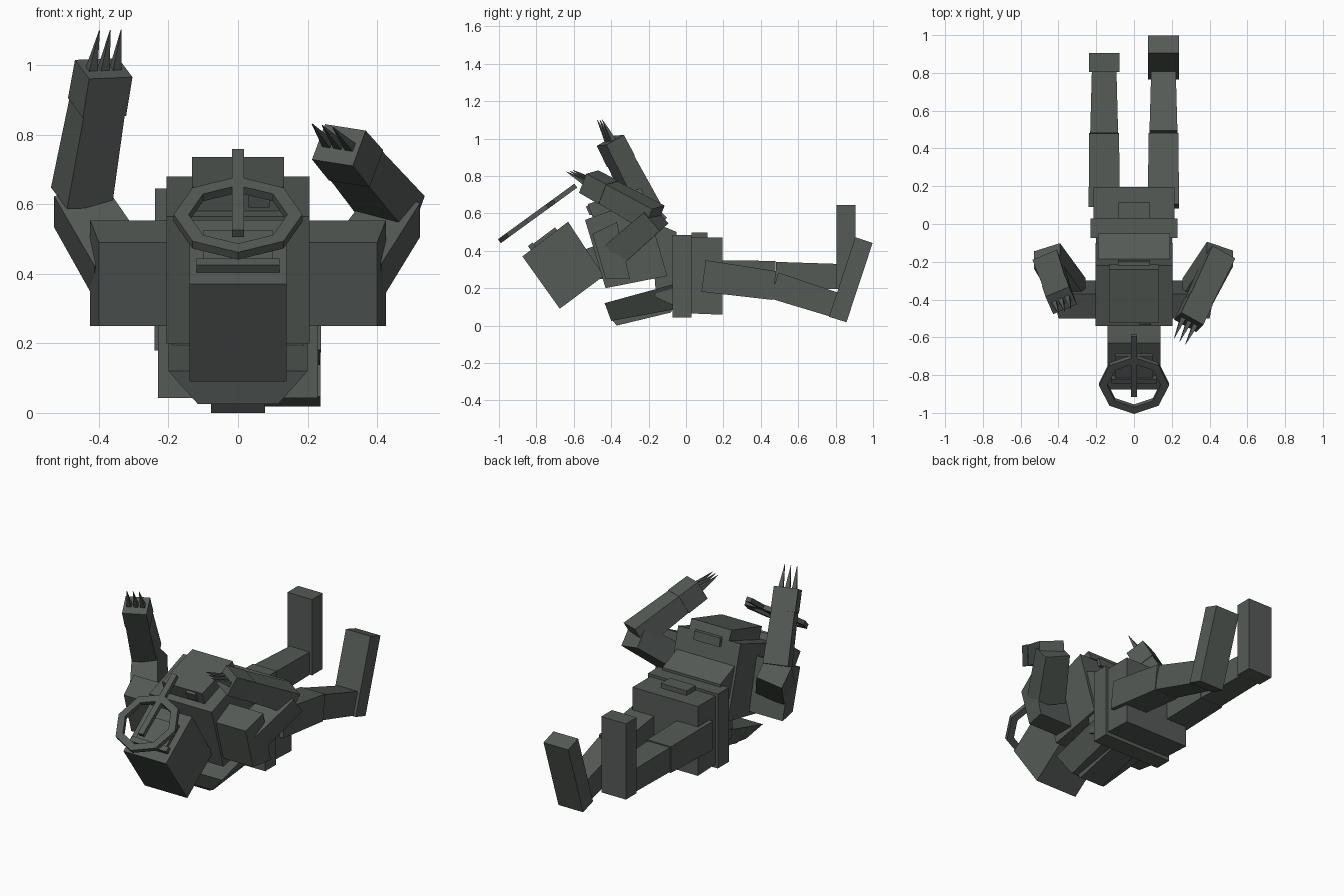
import bpy, bmesh, math
from mathutils import Vector

if "Cube" in bpy.data.objects:
    bpy.data.objects.remove(bpy.data.objects["Cube"])

grey = bpy.data.materials.new("dark grey green")
grey.diffuse_color = (0.09, 0.103, 0.094, 1)
grey.use_nodes = True
grey.node_tree.nodes["Principled BSDF"].inputs["Base Color"].default_value = grey.diffuse_color


def make(name, verts, faces):
    bm = bmesh.new()
    vs = [bm.verts.new(v) for v in verts]
    for f in faces:
        bm.faces.new([vs[i] for i in f])
    bmesh.ops.recalc_face_normals(bm, faces=bm.faces)
    me = bpy.data.meshes.new(name)
    bm.to_mesh(me)
    bm.free()
    me.materials.append(grey)
    ob = bpy.data.objects.new(name, me)
    bpy.context.collection.objects.link(ob)
    return ob


BOX = [(0, 1, 2, 3), (4, 5, 6, 7), (0, 1, 5, 4), (1, 2, 6, 5), (2, 3, 7, 6), (3, 0, 4, 7)]


def block(name, quad, xa, xb):
    """Side outline (y, z) spread from xa to xb; xa and xb may differ per corner."""
    xa = xa if isinstance(xa, list) else [xa] * 4
    xb = xb if isinstance(xb, list) else [xb] * 4
    return make(name, [(x, y, z) for xs in (xa, xb) for x, (y, z) in zip(xs, quad)], BOX)


def frame(a, b, hint):
    d = (Vector(b) - Vector(a)).normalized()
    e = Vector(hint)
    e = (e - d * e.dot(d)).normalized()
    return d, e, d.cross(e)


def limb(name, a, b, hint, w0, h0, w1, h1):
    """Tapered box running from a to b, its width along hint."""
    d, e, n = frame(a, b, hint)
    verts = []
    for p, w, h in ((a, w0, h0), (b, w1, h1)):
        for s, t in ((-1, -1), (1, -1), (1, 1), (-1, 1)):
            verts.append(Vector(p) + e * s * w / 2 + n * t * h / 2)
    return make(name, verts, BOX)


# torso
block("chest", [(-.54, .565), (-.22, .68), (-.10, .265), (-.43, .20)], -.205, .205)
block("chest_plate", [(-.525, .65), (-.24, .735), (-.215, .68), (-.50, .58)], -.132, .132)
block("chest_badge", [(-.535, .635), (-.52, .645), (-.50, .59), (-.515, .59)], .03, .09)
block("collar_strip", [(-.25, .69), (-.20, .69), (-.19, .64), (-.24, .64)], -.085, .085)
block("abdomen", [(-.19, .56), (-.05, .50), (-.05, .10), (-.16, .15)], -.19, .19)
block("back_pack", [(-.435, .12), (-.07, .22), (-.07, .085), (-.40, .025)],
      [-.2, -.2, -.14, -.115], [.2, .2, .14, .115])
block("back_plate", [(-.40, .035), (-.07, .10), (-.08, .07), (-.37, 0)], -.077, .077)
block("belt", [(-.073, .485), (.03, .485), (.03, .043), (-.073, .043)], -.23, .23)
block("pelvis", [(.02, .47), (.195, .47), (.195, .058), (.02, .065)], -.215, .215)
block("buckle", [(.03, .497), (.115, .497), (.115, .465), (.03, .465)], -.085, .085)

# head with face plates
block("neck", [(-.56, .40), (-.42, .45), (-.40, .25), (-.50, .25)], -.08, .08)
block("head", [(-.63, .555), (-.44, .265), (-.675, .09), (-.875, .37)], -.14, .14)
block("face_plate", [(-.82, .435), (-.70, .525), (-.685, .505), (-.805, .415)], -.10, .10)
block("mouth_plate", [(-.845, .425), (-.82, .444), (-.80, .417), (-.825, .398)], -.12, .12)

# floating eight-sided ring and its bar, parallel to the face
t = math.radians(36)
v, n = Vector((0, math.cos(t), math.sin(t))), Vector((0, -math.sin(t), math.cos(t)))
c = Vector((0, -.848, .56))
verts, faces = [], []
for i in range(8):
    a = i * math.pi / 4
    r = Vector((math.cos(a), 0, 0)) + v * math.sin(a)
    for rad, off in ((.185, -.013), (.185, .013), (.142, .013), (.142, -.013)):
        verts.append(c + r * rad + n * off)
    j = (i + 1) % 8
    for k in range(4):
        m = (k + 1) % 4
        faces.append((4 * i + k, 4 * i + m, 4 * j + m, 4 * j + k))
make("ring", verts, faces)
limb("ring_bar", c - v * .075, c + v * .32, (1, 0, 0), .034, .026, .034, .026)

# arms: side, upper arm end, elbow, hand end, width direction
ARMS = [
    ("left", -1, (-.46, -.17, .60), (-.45, -.215, .62), (-.386, -.405, .99), (.135, .05, .016)),
    ("right", 1, (.455, -.16, .575), (.455, -.17, .575), (.29, -.52, .77), (.112, -.064, -.017)),
]
for side, s, upper, elbow, tip, hint in ARMS:
    block(side + "_shoulder", [(-.50, .49), (-.37, .553), (-.30, .25), (-.43, .25)],
          [s * x for x in (.19, .19, .19, .19)], [s * x for x in (.40, .425, .425, .40)])
    limb(side + "_upper_arm", (s * .335, -.36, .40), upper, (1, 0, 0), .17, .14, .15, .13)
    elbow, tip = Vector(elbow), Vector(tip)
    wrist = elbow.lerp(tip, .7)
    limb(side + "_forearm", elbow, wrist, hint, .14, .13, .128, .115)
    limb(side + "_hand", wrist, tip, hint, .135, .12, .135, .115)
    d, e, m = frame(elbow, tip, hint)
    for i in (-1, 0, 1):
        base = tip + e * i * .038
        limb(side + "_claw", base - d * .02, base + d * .125 + e * i * -.004, hint,
             .03, .03, .002, .002)

# legs: side, centre x, hip, knee, ankle, foot outline
LEGS = [
    ("left", -.158, (.09, .265), (.48, .268), (.815, .262),
     [(.805, .645), (.905, .645), (.905, .195), (.805, .195)]),
    ("right", .156, (.094, .265), (.472, .214), (.79, .113),
     [(.905, .473), (.998, .442), (.858, .018), (.765, .047)]),
]
for side, x, hip, knee, ankle, foot in LEGS:
    limb(side + "_thigh", (x, *hip), (x, *knee), (1, 0, 0), .165, .17, .158, .155)
    limb(side + "_shin", (x, *knee), (x, *ankle), (1, 0, 0), .148, .145, .13, .135)
    block(side + "_foot", foot, x - .081, x + .081)
